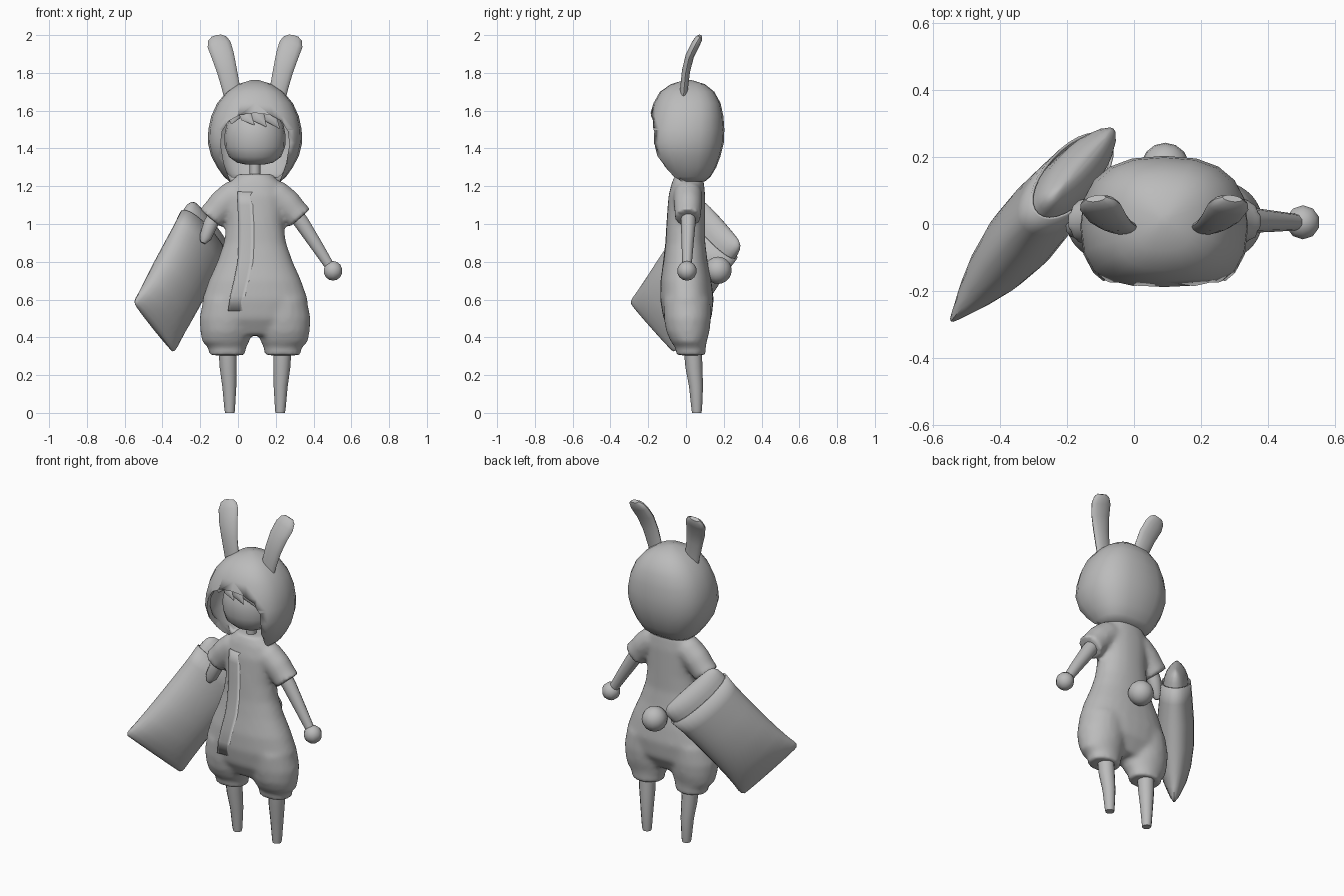
import bpy, bmesh, math
from mathutils import Vector

if "Cube" in bpy.data.objects:
    bpy.data.objects.remove(bpy.data.objects["Cube"])

CX = 0.09  # centre line of the figure
GREY = bpy.data.materials.new("plain_grey")
GREY.diffuse_color = (0.5, 0.5, 0.5, 1)
GREY.use_nodes = True
GREY.node_tree.nodes["Principled BSDF"].inputs["Base Color"].default_value = GREY.diffuse_color


def finish(name, bm, angle=40):
    bmesh.ops.recalc_face_normals(bm, faces=bm.faces)
    me = bpy.data.meshes.new(name)
    bm.to_mesh(me)
    bm.free()
    me.materials.append(GREY)
    ob = bpy.data.objects.new(name, me)
    bpy.context.collection.objects.link(ob)
    bpy.ops.object.select_all(action='DESELECT')
    ob.select_set(True)
    bpy.context.view_layer.objects.active = ob
    bpy.ops.object.shade_smooth_by_angle(angle=math.radians(angle))
    return ob


def add_loft(bm, rings, axis=None, ref=(1, 0, 0), n=16, power=2.0, caps=True):
    """Rings are (x, y, z, radius_u, radius_v); axis fixes the ring direction."""
    pts = [Vector(r[:3]) for r in rings]
    loops = []
    for i, r in enumerate(rings):
        t = Vector(axis) if axis else pts[min(i + 1, len(pts) - 1)] - pts[max(i - 1, 0)]
        t.normalize()
        u = Vector(ref)
        u = (u - t * u.dot(t)).normalized()
        v = t.cross(u)
        loop = []
        for k in range(n):
            a = 2 * math.pi * k / n
            c, s = math.cos(a), math.sin(a)
            c = math.copysign(abs(c) ** (2 / power), c)
            s = math.copysign(abs(s) ** (2 / power), s)
            loop.append(bm.verts.new(pts[i] + u * c * r[3] + v * s * r[4]))
        loops.append(loop)
    for a, b in zip(loops, loops[1:]):
        for k in range(n):
            bm.faces.new((a[k], a[(k + 1) % n], b[(k + 1) % n], b[k]))
    if caps:
        bm.faces.new(loops[0])
        bm.faces.new(loops[-1])


def loft(name, rings, **kw):
    bm = bmesh.new()
    add_loft(bm, rings, **kw)
    return finish(name, bm)


def ball(name, centre, radii, u=16, v=10):
    bm = bmesh.new()
    bmesh.ops.create_uvsphere(bm, u_segments=u, v_segments=v, radius=1)
    for w in bm.verts:
        w.co = Vector(centre) + Vector(w.co[i] * radii[i] for i in range(3))
    return finish(name, bm)


def stack(rows):
    """Rows of (z, half width, front y, back y) to horizontal rings."""
    return [(CX, (f + b) / 2, z, w, (b - f) / 2) for z, w, f, b in rows]


Z = (0, 0, 1)

# Suit: torso, baggy legs and sleeves fused into one skin
bm = bmesh.new()
add_loft(bm, stack([(0.41, 0.17, -0.07, 0.08), (0.5, 0.27, -0.12, 0.135), (0.6, 0.28, -0.137, 0.147),
                    (0.7, 0.245, -0.135, 0.135), (0.8, 0.2, -0.12, 0.115), (0.9, 0.165, -0.108, 0.102),
                    (1.0, 0.15, -0.103, 0.102), (1.15, 0.155, -0.093, 0.102), (1.22, 0.135, -0.075, 0.095),
                    (1.265, 0.09, -0.055, 0.085)]), axis=Z, n=28, power=2.2)
for s in (-1, 1):
    add_loft(bm, [(CX + s * x, y, z, rx, ry) for x, y, z, rx, ry in (
        (0.147, 0.025, 0.305, 0.097, 0.08), (0.147, 0.025, 0.345, 0.1, 0.08), (0.155, 0.015, 0.375, 0.125, 0.095),
        (0.155, 0.01, 0.43, 0.135, 0.115), (0.15, 0.008, 0.5, 0.145, 0.125), (0.145, 0.005, 0.6, 0.13, 0.125))],
        axis=Z, n=20)
    add_loft(bm, [(CX + s * x, 0.01, z, r, r * 1.05) for x, z, r in (
        (0.06, 1.17, 0.07), (0.115, 1.15, 0.078), (0.17, 1.105, 0.076), (0.215, 1.055, 0.07),
        (0.237, 1.03, 0.073))], ref=(0, 1, 0))
suit = finish("suit", bm, 60)
mod = suit.modifiers.new("fuse", 'REMESH')
mod.mode = 'VOXEL'
mod.voxel_size = 0.014
mod.use_smooth_shade = True
mod = suit.modifiers.new("soften", 'SMOOTH')
mod.factor, mod.iterations = 0.5, 7

# Front flap laid on the suit, proud on its free edge and fading into the cloth
bm = bmesh.new()
edge = [(1.17, 0.0), (1.1, 0.0), (1.0, 0.005), (0.9, 0.005), (0.8, 0.0), (0.7, -0.02), (0.62, -0.04), (0.54, -0.052)]
rows = [[bm.verts.new((x + 0.08 * k / 4, -0.5, z)) for k in range(5)] for z, x in edge]
for a, b in zip(rows, rows[1:]):
    for k in range(4):
        bm.faces.new((a[k], a[k + 1], b[k + 1], b[k]))
flap = finish("front_flap", bm)
group = flap.vertex_groups.new(name="proud")
for v in flap.data.vertices:
    group.add([v.index], 1 - (v.index % 5) / 4, 'REPLACE')
mod = flap.modifiers.new("lay", 'SHRINKWRAP')
mod.target = suit
mod.wrap_method = 'PROJECT'
mod.use_project_y = True
mod.use_positive_direction = True
mod.use_negative_direction = False
mod.offset = 0
mod = flap.modifiers.new("thicken", 'SOLIDIFY')
mod.thickness, mod.offset = 0.018, 0
mod.vertex_group = "proud"

# Legs, hanging out of the cuffs
for s, side in ((-1, "left"), (1, "right")):
    loft(side + "_leg", [(CX + s * x, y, z, r, r) for x, y, z, r in (
        (0.133, 0.057, 0.0, 0.025), (0.134, 0.057, 0.02, 0.028), (0.136, 0.053, 0.14, 0.037),
        (0.142, 0.042, 0.24, 0.045), (0.145, 0.036, 0.34, 0.048))], axis=Z, n=12)

# Arms and the free hand
loft("right_forearm", [(0.29, 0.012, 1.07, 0.04, 0.042), (0.335, 0.012, 1.01, 0.039, 0.042),
                       (0.42, 0.008, 0.88, 0.031, 0.034), (0.49, 0.005, 0.77, 0.024, 0.026)], ref=(0, 1, 0), n=10)
ball("right_hand", (0.503, 0.005, 0.752), (0.052, 0.052, 0.052), 10, 7)
loft("left_forearm", [(-0.11, 0.005, 1.06, 0.04, 0.042), (-0.145, 0.0, 1.0, 0.038, 0.04),
                      (-0.172, -0.012, 0.93, 0.032, 0.034), (-0.186, -0.016, 0.9, 0.014, 0.015)],
     ref=(0, 1, 0), n=10)

# Tail, neck and face
ball("tail", (CX + 0.003, 0.17, 0.755), (0.072, 0.072, 0.072), 14, 10)
loft("neck", [(CX, 0.0, 1.24, 0.028, 0.028), (CX, 0.0, 1.36, 0.028, 0.028)], axis=Z, n=12)
loft("face", stack([(1.315, 0.05, -0.07, 0.04), (1.325, 0.095, -0.1, 0.07), (1.355, 0.138, -0.132, 0.1),
                    (1.41, 0.16, -0.15, 0.14), (1.47, 0.162, -0.152, 0.15), (1.53, 0.15, -0.142, 0.14),
                    (1.58, 0.11, -0.11, 0.1), (1.6, 0.05, -0.06, 0.05)]), axis=Z, n=20)

# Hair locks swept over the forehead
for i, (x, tip_x, tip_z) in enumerate(((-0.02, -0.035, 1.53), (0.035, 0.085, 1.525), (0.09, 0.15, 1.515),
                                       (0.15, 0.22, 1.505))):
    y = -0.158 + 1.6 * (x - CX) ** 2
    tip_y = -0.165 + 1.6 * (tip_x - CX) ** 2
    loft(f"hair_lock_{i + 1}", [(x, y + 0.02, 1.61, 0.04, 0.014), (x * 0.7 + tip_x * 0.3, y, 1.565, 0.035, 0.012),
                                (tip_x, tip_y, tip_z, 0.002, 0.002)], n=8)

# Hood shell with an arched opening cut in front
hood = loft("hood", stack([(1.225, 0.135, -0.08, 0.1), (1.25, 0.165, -0.105, 0.13), (1.3, 0.2, -0.155, 0.16),
                           (1.36, 0.232, -0.198, 0.183), (1.43, 0.25, -0.218, 0.2), (1.5, 0.247, -0.21, 0.203),
                           (1.57, 0.232, -0.193, 0.198), (1.64, 0.2, -0.172, 0.183), (1.7, 0.15, -0.138, 0.15),
                           (1.74, 0.09, -0.08, 0.1), (1.762, 0.02, -0.01, 0.03)]), axis=Z, n=20, power=2.5)
mod = hood.modifiers.new("shell", 'SOLIDIFY')
mod.thickness, mod.offset = 0.025, -1
bm = bmesh.new()
arch = [(0.12, 1.15), (0.13, 1.22), (0.165, 1.32), (0.182, 1.42), (0.175, 1.49), (0.14, 1.545), (0.08, 1.578), (0, 1.588)]
arch += [(-x, z) for x, z in arch[-2::-1]]
front, back = ([bm.verts.new((CX + x, y, z)) for x, z in arch] for y in (-0.4, -0.01))
bm.faces.new(front)
bm.faces.new(back)
for k in range(len(arch)):
    j = (k + 1) % len(arch)
    bm.faces.new((front[k], front[j], back[j], back[k]))
cutter = finish("opening_cutter", bm)
cutter.hide_render = True
cutter.hide_set(True)
mod = hood.modifiers.new("opening", 'BOOLEAN')
mod.operation, mod.object, mod.solver = 'DIFFERENCE', cutter, 'EXACT'

# Ears, curving out and back
for s, side in ((-1, "left"), (1, "right")):
    loft(side + "_ear", [(CX + s * x, y, z, rx, ry) for x, y, z, rx, ry in (
        (0.11, -0.015, 1.64, 0.046, 0.018), (0.127, -0.01, 1.72, 0.048, 0.021), (0.148, 0.0, 1.81, 0.053, 0.022),
        (0.17, 0.02, 1.89, 0.06, 0.023), (0.19, 0.05, 1.95, 0.063, 0.023), (0.199, 0.067, 1.98, 0.051, 0.02),
        (0.203, 0.076, 1.994, 0.03, 0.011))], ref=(1, 0, 0), n=14)

# Pillow case and the pillow poking out of its open end
A, B, C = Vector((-0.55, -0.295, 0.59)), Vector((-0.335, -0.055, 0.325)), Vector((-0.05, 0.295, 0.86))
across, along = (B - A).normalized(), (C - B).normalized()


def on_bag(rows):
    return [(*((A + B) / 2 + along * d), w, t) for d, w, t in rows]


case = loft("pillow_case", on_bag([(-0.008, 0.195, 0.012), (0.005, 0.206, 0.027), (0.03, 0.207, 0.042),
                                   (0.08, 0.201, 0.066), (0.16, 0.196, 0.088), (0.28, 0.193, 0.103),
                                   (0.42, 0.193, 0.102), (0.54, 0.196, 0.092), (0.635, 0.204, 0.083)]),
            axis=along, ref=across, n=28, power=2.1, caps=False)
bm = bmesh.new()
bm.from_mesh(case.data)
bmesh.ops.holes_fill(bm, edges=[e for e in bm.edges if e.is_boundary and
                                (e.verts[0].co - B).dot(along) < 0.01], sides=0)
bm.to_mesh(case.data)
bm.free()
mod = case.modifiers.new("cloth", 'SOLIDIFY')
mod.thickness, mod.offset = 0.008, -1
loft("pillow", on_bag([(0.5, 0.18, 0.08), (0.6, 0.19, 0.074), (0.66, 0.194, 0.066), (0.69, 0.191, 0.054),
                       (0.71, 0.182, 0.039), (0.725, 0.16, 0.02), (0.73, 0.12, 0.008)]),
     axis=along, ref=across, n=24, power=2.2)
